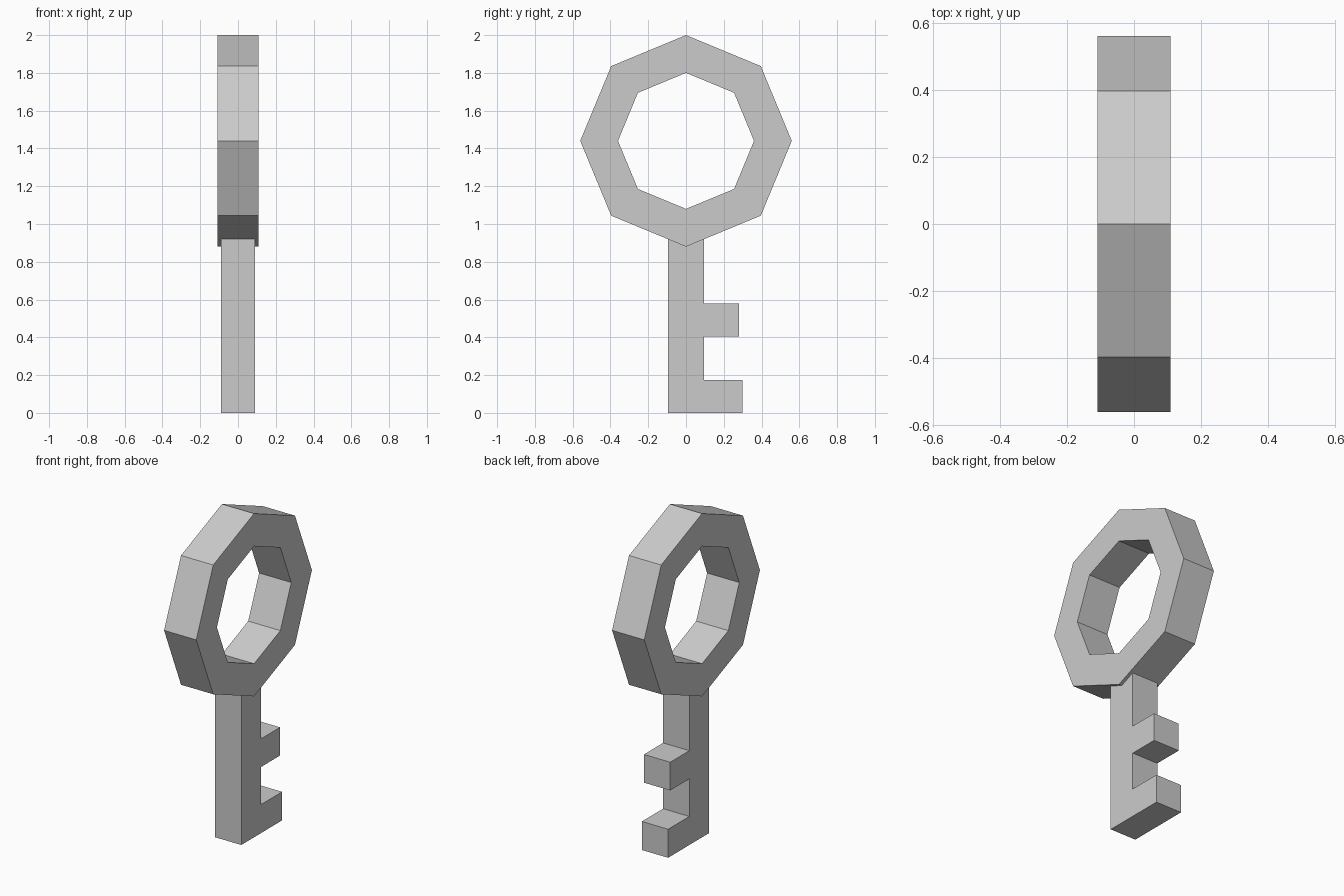
import bpy, bmesh
from math import sin, cos, pi

if "Cube" in bpy.data.objects:
    bpy.data.objects.remove(bpy.data.objects["Cube"])


def make_object(name, bm):
    bmesh.ops.recalc_face_normals(bm, faces=bm.faces)
    mesh = bpy.data.meshes.new(name)
    bm.to_mesh(mesh)
    bm.free()
    obj = bpy.data.objects.new(name, mesh)
    bpy.context.collection.objects.link(obj)
    return obj


# Octagonal bow: rectangular section swept around the x axis
def bow(name, outer, inner, half, z, sides=8):
    bm = bmesh.new()
    section = [(-half, outer), (half, outer), (half, inner), (-half, inner)]
    rings = []
    for i in range(sides):
        a = 2 * pi * i / sides
        rings.append([bm.verts.new((x, r * sin(a), z + r * cos(a))) for x, r in section])
    for i in range(sides):
        p, q = rings[i], rings[(i + 1) % sides]
        for j in range(4):
            k = (j + 1) % 4
            bm.faces.new((p[j], p[k], q[k], q[j]))
    return make_object(name, bm)


# Flat profile in the yz plane, extruded along x
def plate(name, profile, half):
    bm = bmesh.new()
    face = bm.faces.new([bm.verts.new((-half, y, z)) for y, z in profile])
    ext = bmesh.ops.extrude_face_region(bm, geom=[face], use_keep_orig=True)
    moved = [v for v in ext["geom"] if isinstance(v, bmesh.types.BMVert)]
    bmesh.ops.translate(bm, verts=moved, vec=(2 * half, 0, 0))
    return make_object(name, bm)


bow("key_bow", 0.56, 0.36, 0.109, 1.44)

# Shaft with its two teeth; the top end is sunk into the bow
plate("key_shaft", [
    (-0.095, 0), (0.30, 0), (0.30, 0.175), (0.095, 0.175),
    (0.095, 0.405), (0.28, 0.405), (0.28, 0.578), (0.095, 0.578),
    (0.095, 0.95), (-0.095, 0.95)], 0.089)
